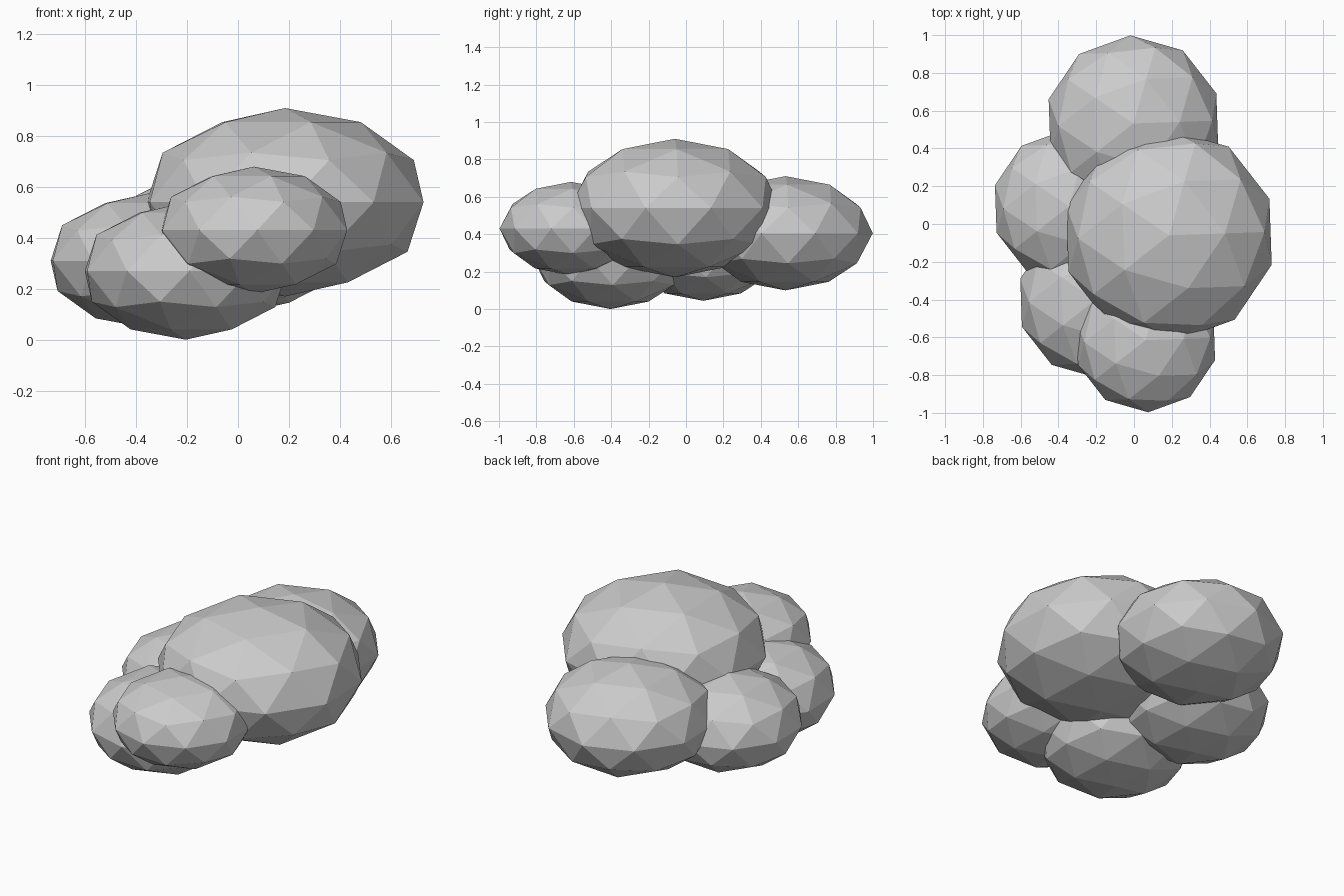
import bpy
from math import radians

if "Cube" in bpy.data.objects:
    bpy.data.objects.remove(bpy.data.objects["Cube"])

FLATTEN = 0.654  # height of each puff relative to its width


def puff(name, centre, radius, turn=2):
    """Flat-faced low-poly ball, squashed vertically."""
    bpy.ops.mesh.primitive_ico_sphere_add(
        subdivisions=2, radius=radius, location=centre,
        rotation=(0, 0, radians(turn)))
    ob = bpy.context.object
    ob.name = name
    ob.scale = (1, 1, FLATTEN)
    bpy.ops.object.shade_flat()
    return ob


# Large central puff
puff("main_puff", (0.185, -0.06, 0.54), 0.566)
# Puffs at the two ends
puff("back_puff", (-0.003, 0.532, 0.405), 0.467)
puff("front_puff", (0.062, -0.615, 0.43), 0.382)
# Low puffs along the left side
puff("front_left_puff", (-0.205, -0.403, 0.27), 0.413)
puff("left_puff", (-0.345, 0.093, 0.31), 0.407)
